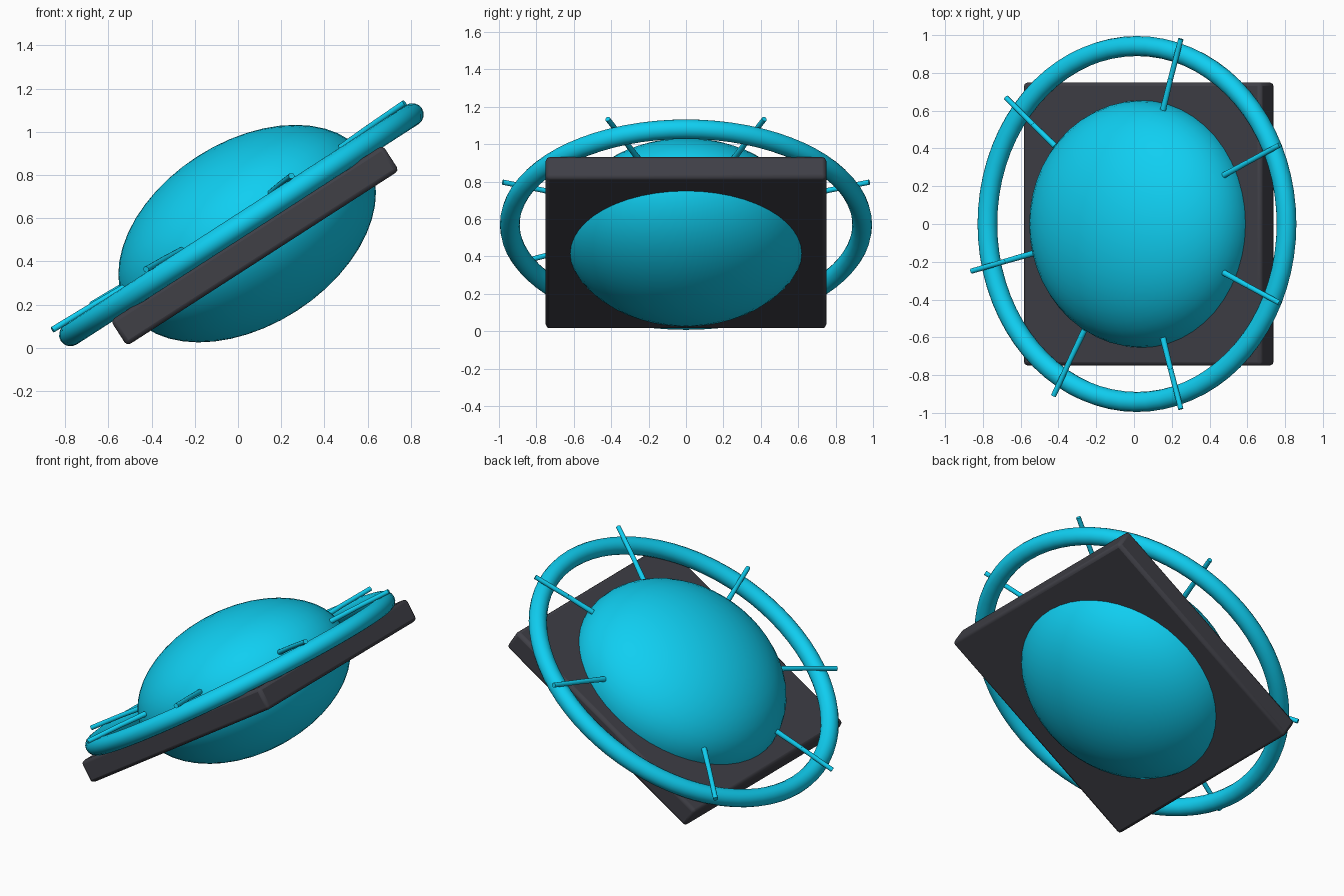
import bpy, math
from mathutils import Matrix, Vector

if "Cube" in bpy.data.objects:
    bpy.data.objects.remove(bpy.data.objects["Cube"])

TILT = math.radians(32.8)
FRAME = Matrix.Translation((0.078, 0, 0.473)) @ Matrix.Rotation(-TILT, 4, 'Y')


def material(name, color):
    m = bpy.data.materials.new(name)
    m.diffuse_color = (*color, 1)
    m.use_nodes = True
    m.node_tree.nodes["Principled BSDF"].inputs["Base Color"].default_value = m.diffuse_color
    return m


cyan = material("cyan", (0.005, 0.62, 0.88))
dark = material("dark_grey", (0.05, 0.05, 0.062))


def finish(name, mat, local):
    """Name the active object, place it in the tilted frame and shade it."""
    ob = bpy.context.object
    ob.name = name
    ob.data.materials.append(mat)
    bpy.ops.object.shade_smooth_by_angle(angle=math.radians(35))
    ob.matrix_world = FRAME @ local
    return ob


# square base plate with softened edges
bpy.ops.mesh.primitive_cube_add(size=1)
plate = finish("base_plate", dark, Matrix.Identity(4))
plate.data.transform(Matrix.Diagonal((1.5, 1.5, 0.14, 1)))
bevel = plate.modifiers.new("bevel", 'BEVEL')
bevel.width = 0.02
bevel.segments = 2

# flattened ball through the plate
bpy.ops.mesh.primitive_uv_sphere_add(segments=48, ring_count=24, radius=0.655)
dome = finish("dome", cyan, Matrix.Translation((0, 0, 0.066)))
dome.data.transform(Matrix.Diagonal((1, 1, 0.65, 1)))

# surrounding ring
bpy.ops.mesh.primitive_torus_add(major_radius=0.942, minor_radius=0.053,
                                 major_segments=72, minor_segments=16)
finish("ring", cyan, Matrix.Translation((0, 0, 0.115)))


def rod(name, a, b, r1, r2):
    a, b = Vector(a), Vector(b)
    bpy.ops.mesh.primitive_cone_add(vertices=12, radius1=r1, radius2=r2, depth=(b - a).length)
    turn = (b - a).to_track_quat('Z', 'Y').to_matrix().to_4x4()
    finish(name, cyan, Matrix.Translation((a + b) / 2) @ turn)


# radial rods resting on the ring, each in two lengths
for i, deg in enumerate((24, 72, 139.5, 194, 242, 288, 336)):
    c, s = math.cos(math.radians(deg)), math.sin(math.radians(deg))
    p = [(r * c, r * s, h) for r, h in ((0.635, 0.165), (0.81, 0.174), (1.03, 0.18))]
    rod(f"rod_inner_{i + 1}", p[0], p[1], 0.016, 0.014)
    rod(f"rod_outer_{i + 1}", p[1], p[2], 0.014, 0.014)
